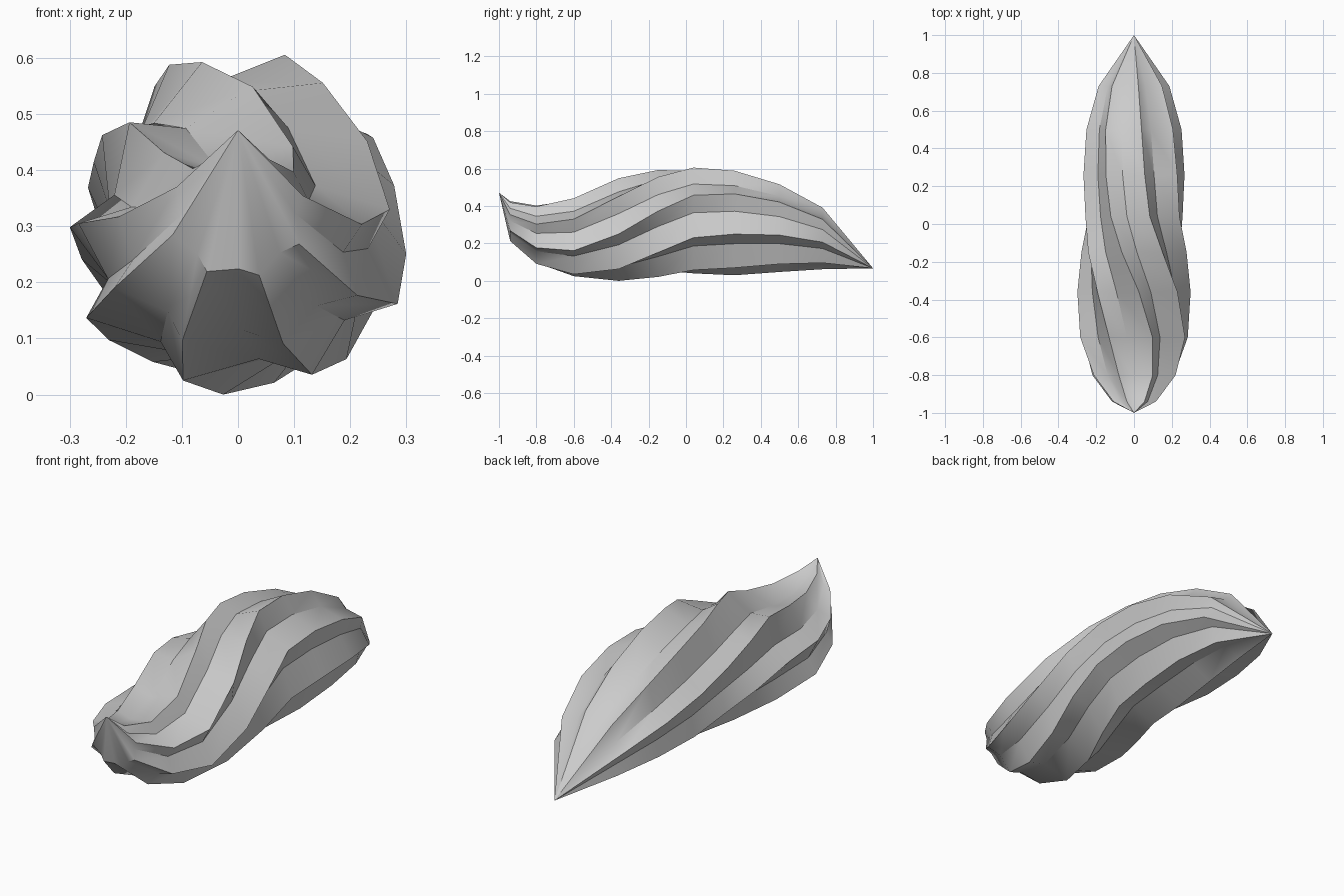
import bpy, bmesh, math

if "Cube" in bpy.data.objects:
    bpy.data.objects.remove(bpy.data.objects["Cube"])

RIDGES = 8
VALLEY_OFFSET = 28  # valley lies just below the next crest

# Stations along the body: y, top z, bottom z, half width, twist, valley factor
STATIONS = [
    (-0.94, 0.425, 0.205, 0.12, -27, 0.85),
    (-0.80, 0.405, 0.08, 0.23, -25, 0.80),
    (-0.60, 0.445, 0.013, 0.295, -19, 0.78),
    (-0.36, 0.54, 0.00, 0.295, -5, 0.79),
    (-0.15, 0.59, 0.015, 0.28, 13, 0.80),
    (0.04, 0.61, 0.027, 0.265, 27, 0.80),
    (0.26, 0.585, 0.025, 0.268, 33, 0.80),
    (0.50, 0.51, 0.045, 0.25, 36, 0.80),
    (0.73, 0.385, 0.06, 0.185, 38, 0.80),
]
FRONT_TIP = (0, -1, 0.467)
BACK_TIP = (0, 1, 0.063)


def ring(bm, y, top, bottom, half, twist, valley):
    """Ridged star section fitted to the body outline."""
    mid, high = (top + bottom) / 2, (top - bottom) / 2
    verts = []
    for k in range(RIDGES):
        for off, r in ((0, 1.0), (VALLEY_OFFSET, valley)):
            a = math.radians(k * 360 / RIDGES + off + twist)
            verts.append(bm.verts.new((half * r * 1.02 * math.cos(a), y,
                                       mid + high * r * 1.02 * math.sin(a))))
    return verts


# Twisted pastry body, pointed at both ends
bm = bmesh.new()
rings = [ring(bm, *s) for s in STATIONS]
front = bm.verts.new(FRONT_TIP)
back = bm.verts.new(BACK_TIP)
n = RIDGES * 2
for i in range(n):
    j = (i + 1) % n
    bm.faces.new((front, rings[0][i], rings[0][j]))
    bm.faces.new((back, rings[-1][j], rings[-1][i]))
    for a, b in zip(rings, rings[1:]):
        bm.faces.new((a[i], b[i], b[j], a[j]))
bmesh.ops.recalc_face_normals(bm, faces=bm.faces)

# Stand it on the ground
low = min(v.co.z for v in bm.verts)
for v in bm.verts:
    v.co.z -= low

mesh = bpy.data.meshes.new("twisted_pastry")
bm.to_mesh(mesh)
bm.free()
body = bpy.data.objects.new("twisted_pastry", mesh)
bpy.context.collection.objects.link(body)
bpy.context.view_layer.objects.active = body
body.select_set(True)
bpy.ops.object.shade_smooth_by_angle(angle=math.radians(35))
